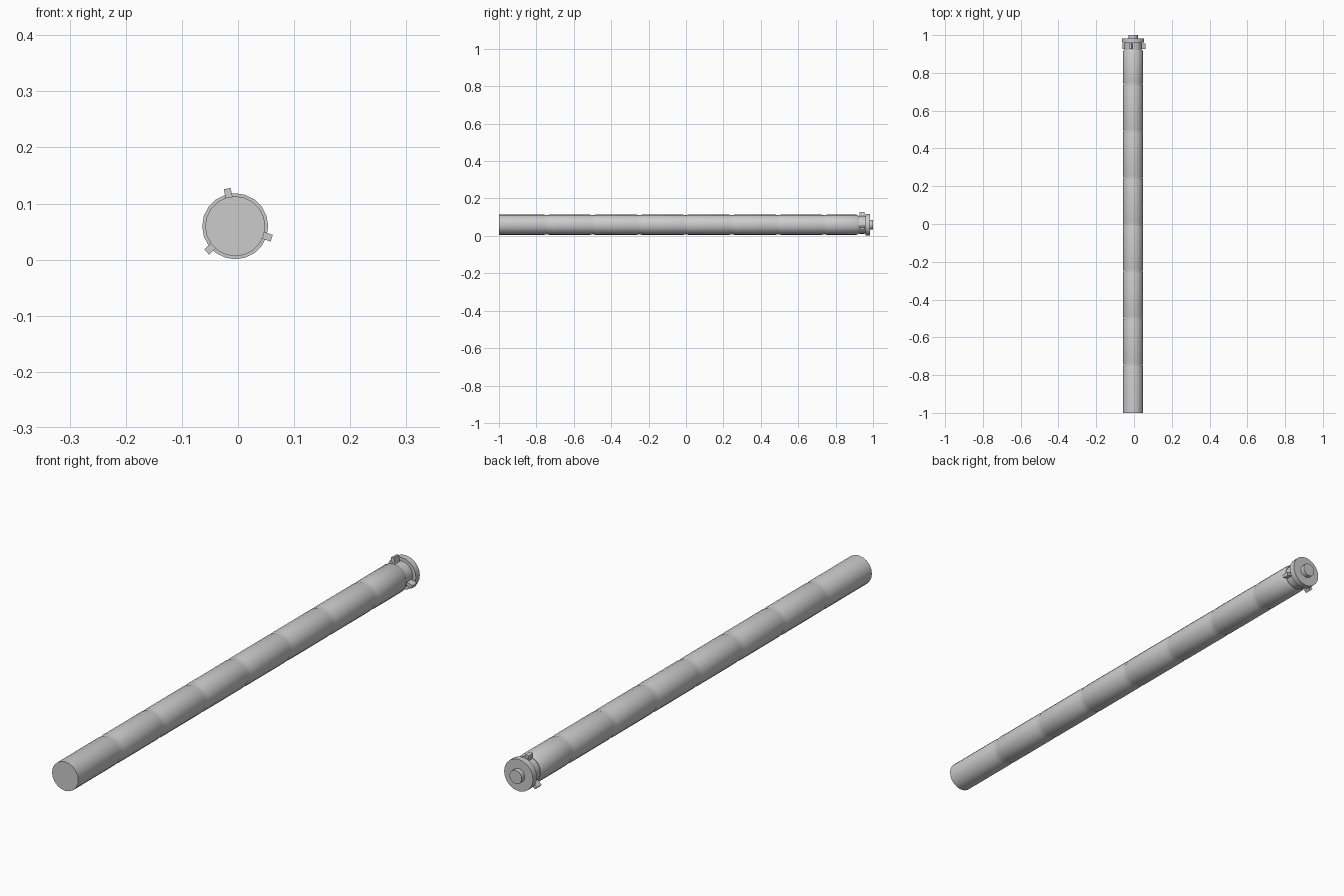
import bpy, bmesh, math
from mathutils import Matrix, Vector

if "Cube" in bpy.data.objects:
    bpy.data.objects.remove(bpy.data.objects["Cube"])

CX, CZ = -0.005, 0.0595   # tube axis, running along y
SIDES = 20

grey = bpy.data.materials.new("light_grey")
grey.diffuse_color = (0.6, 0.6, 0.6, 1)
grey.use_nodes = True
grey.node_tree.nodes["Principled BSDF"].inputs["Base Color"].default_value = grey.diffuse_color


def finish(name, bm):
    bmesh.ops.recalc_face_normals(bm, faces=bm.faces)
    mesh = bpy.data.meshes.new(name)
    bm.to_mesh(mesh)
    bm.free()
    mesh.materials.append(grey)
    ob = bpy.data.objects.new(name, mesh)
    bpy.context.collection.objects.link(ob)
    bpy.ops.object.select_all(action='DESELECT')
    ob.select_set(True)
    bpy.context.view_layer.objects.active = ob
    bpy.ops.object.shade_smooth_by_angle(angle=math.radians(35))
    return ob


def turned(name, profile, sides=SIDES):
    """Closed round part from (y, radius) pairs."""
    bm = bmesh.new()
    rings = []
    for y, r in profile:
        rings.append([bm.verts.new((CX + r * math.sin(2 * math.pi * i / sides), y,
                                    CZ + r * math.cos(2 * math.pi * i / sides)))
                      for i in range(sides)])
    for a, b in zip(rings, rings[1:]):
        for i in range(sides):
            j = (i + 1) % sides
            bm.faces.new((a[i], a[j], b[j], b[i]))
    bm.faces.new(rings[0])
    bm.faces.new(rings[-1])
    return finish(name, bm)


# Long tube with shallow grooves between the segments
R = 0.0535
profile = [(-1.0, R)]
for k in range(7):
    y = -0.745 + 0.2475 * k
    profile += [(y - 0.012, R), (y, R - 0.003), (y + 0.012, R)]
profile += [(0.912, R), (0.922, 0.048)]
turned("segmented_tube", profile)

# End fitting: neck, flange and stub
turned("neck", [(0.915, 0.046), (0.965, 0.046)])
turned("flange", [(0.96, 0.0588), (0.983, 0.0588)])
turned("end_stub", [(0.98, 0.025), (1.0, 0.025)])

# Three locking lugs around the neck
for n, deg in enumerate((102, 222, 342)):
    bm = bmesh.new()
    bmesh.ops.create_cube(bm, size=1)
    bmesh.ops.scale(bm, vec=Vector((0.0285, 0.027, 0.0125)), verts=bm.verts)
    bmesh.ops.translate(bm, vec=Vector((0.0543, 0, 0)), verts=bm.verts)
    bmesh.ops.rotate(bm, cent=Vector(), verts=bm.verts,
                     matrix=Matrix.Rotation(-math.radians(deg), 3, 'Y'))
    bmesh.ops.translate(bm, vec=Vector((CX, 0.941, CZ)), verts=bm.verts)
    finish(f"locking_lug_{n + 1}", bm)
